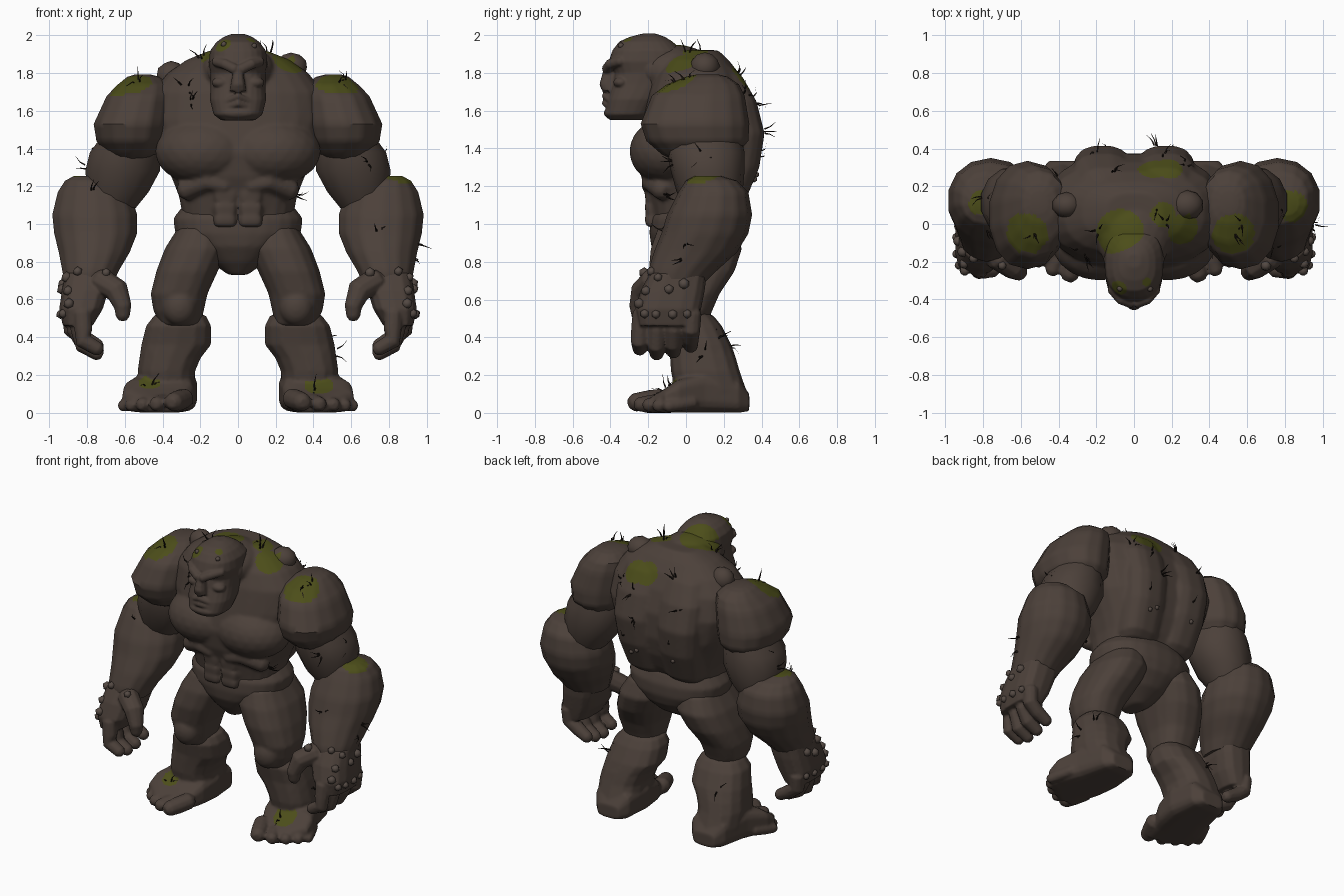
import bpy, bmesh, math, random
from mathutils import Vector
from mathutils.bvhtree import BVHTree

random.seed(4)
if "Cube" in bpy.data.objects:
    bpy.data.objects.remove(bpy.data.objects["Cube"], do_unlink=True)


def material(name, rgb):
    m = bpy.data.materials.new(name)
    m.use_nodes = True
    m.diffuse_color = (*rgb, 1)
    bsdf = m.node_tree.nodes["Principled BSDF"]
    bsdf.inputs["Base Color"].default_value = (*rgb, 1)
    bsdf.inputs["Roughness"].default_value = .9
    return m


STONE = material("brown stone", (.072, .052, .042))
MOSS = material("olive moss", (.072, .075, .01))
PEBBLE = material("grey brown pebble", (.088, .067, .056))
TWIG = material("dark twig", (.012, .008, .006))

# Moss patches: centre and radius
PATCHES = [(Vector(c), r) for c, r in [
    ((-.57, -.05, 1.74), .115), ((.53, -.05, 1.74), .115), ((-.07, -.05, 1.9), .13),
    ((.15, .05, 1.89), .07), ((.25, -.02, 1.83), .09), ((.1, .3, 1.78), .08), ((.18, .3, 1.77), .08),
    ((.84, .09, 1.25), .085), ((-.83, .1, 1.26), .05), ((-.08, -.34, 1.95), .045), ((.07, -.31, 1.98), .025),
    ((.43, -.1, .15), .08), ((-.47, -.07, .16), .06)]]
built = []


def place(name, bm, mat):
    bmesh.ops.recalc_face_normals(bm, faces=bm.faces[:])
    me = bpy.data.meshes.new(name)
    me.materials.append(mat)
    bm.to_mesh(me)
    bm.free()
    ob = bpy.data.objects.new(name, me)
    bpy.context.collection.objects.link(ob)
    built.append(ob)
    return ob


def fuse(name, first, voxel, rounds):
    """Melt every part built since the given count into one sculpted skin."""
    bm = bmesh.new()
    for ob in built[first:]:
        bm.from_mesh(ob.data)
        bpy.data.objects.remove(ob, do_unlink=True)
    del built[first:]
    me = bpy.data.meshes.new(name)
    bm.to_mesh(me)
    bm.free()
    ob = bpy.data.objects.new(name, me)
    bpy.context.collection.objects.link(ob)
    remesh = ob.modifiers.new("Remesh", "REMESH")
    remesh.mode = "VOXEL"
    remesh.voxel_size = voxel
    smooth = ob.modifiers.new("Smooth", "SMOOTH")
    smooth.iterations = rounds
    deps = bpy.context.evaluated_depsgraph_get()
    ob.data = bpy.data.meshes.new_from_object(ob.evaluated_get(deps))
    ob.modifiers.clear()
    ob.data.materials.clear()
    ob.data.materials.append(STONE)
    built.append(ob)


def skin(bm, rings):
    """Join successive rings of points into a closed skin."""
    rings = [[bm.verts.new(p) for p in ring] for ring in rings]
    n = len(rings[0])
    for a, b in zip(rings, rings[1:]):
        for i in range(n):
            bm.faces.new((a[i], a[(i + 1) % n], b[(i + 1) % n], b[i]))
    for ring in (rings[0], rings[-1]):
        bm.faces.new(ring)


def soft(value, power):
    return math.copysign(abs(value) ** (2 / power), value)


def loft(name, rows, side=1, power=2.5, n=16, axis="z", cuts=0):
    """Rows give the height, then the low and high limits in both other directions."""
    rings = []
    for h, a0, a1, b0, b1 in rows:
        ring = []
        for i in range(n):
            t = math.tau * (i + .5) / n
            a = (a0 + a1) / 2 + (a1 - a0) / 2 * soft(math.cos(t), power)
            b = (b0 + b1) / 2 + (b1 - b0) / 2 * soft(math.sin(t), power)
            ring.append((a * side, b, h) if axis == "z" else (a * side, h, b))
        rings.append(ring)
    bm = bmesh.new()
    skin(bm, rings)
    if cuts:
        bmesh.ops.subdivide_edges(bm, edges=bm.edges[:], cuts=cuts, use_grid_fill=True)
    place(name, bm, STONE)


def tube(name, points, side=1, n=10):
    """Round-ended tube through points with a radius each."""
    pos = [Vector((x * side, y, z)) for x, y, z, r in points]
    rad = [p[3] for p in points]
    for end, nxt in ((0, 1), (-1, -2)):
        tip = pos[end] + (pos[end] - pos[nxt]).normalized() * rad[end] * .6
        at = 0 if end == 0 else len(pos)
        pos.insert(at, tip)
        rad.insert(at, rad[end] * .55)
    rings = []
    for i, p in enumerate(pos):
        d = pos[min(i + 1, len(pos) - 1)] - pos[max(i - 1, 0)]
        u = d.orthogonal().normalized() if i == 0 else (u - d * u.dot(d) / d.length_squared).normalized()
        v = d.normalized().cross(u)
        rings.append([p + (u * math.cos(math.tau * k / n) + v * math.sin(math.tau * k / n)) * rad[i]
                      for k in range(n)])
    bm = bmesh.new()
    skin(bm, rings)
    place(name, bm, STONE)


def lump(name, centre, size, detail=3, mat=STONE):
    bm = bmesh.new()
    bmesh.ops.create_icosphere(bm, subdivisions=detail, radius=1)
    for v in bm.verts:
        v.co = Vector([c + s * k for c, s, k in zip(centre, size, v.co)])
    place(name, bm, mat)


SIDES = ((1, "left"), (-1, "right"))

# Trunk: chest, belly, back and neck
loft("trunk", [(1.02, -.29, .29, -.17, .22), (1.15, -.315, .315, -.2, .3), (1.25, -.355, .355, -.24, .345),
               (1.38, -.42, .42, -.26, .375), (1.55, -.47, .47, -.23, .375), (1.7, -.455, .455, -.2, .33),
               (1.8, -.375, .375, -.16, .28), (1.87, -.275, .275, -.1, .225), (1.92, -.15, .15, -.05, .17)], n=24)
lump("neck", (0, -.06, 1.81), (.2, .22, .14))
for side, label in SIDES:
    lump("pectoral", (.18 * side, -.09, 1.385), (.26, .21, .18))
    for z in (1.145, 1.08, 1.015):
        loft("abdominal", [(z - .035, .012, .11, -.18, -.1), (z - .022, .006, .13, -.215, -.1),
                           (z + .022, .006, .13, -.22, -.1), (z + .035, .012, .11, -.19, -.1)], side, 4, 12)
    tube("rib_ridge", [(.06, -.19, 1.2, .045), (.16, -.19, 1.225, .05), (.28, -.12, 1.18, .06)], side)
    loft("back_slab", [(1.07, .03, .25, .05, .26), (1.11, .012, .28, .05, .31), (1.3, .008, .31, .05, .39),
                       (1.48, .008, .33, .05, .418), (1.65, .008, .33, .05, .375), (1.78, .008, .29, .05, .3),
                       (1.88, .02, .2, .05, .19)], side, 2.8)
fuse("torso", 0, .011, 7)

# Pelvis
first = len(built)
loft("hips", [(.73, -.05, .05, -.08, .08), (.8, -.15, .15, -.14, .2), (.88, -.25, .25, -.185, .275),
              (.95, -.335, .335, -.195, .3), (1.03, -.345, .345, -.19, .3), (1.1, -.29, .29, -.15, .27),
              (1.13, -.24, .24, -.1, .23)], power=2.3, n=24)
fuse("pelvis", first, .013, 4)

# Head and face
first = len(built)
loft("skull", [(1.55, -.09, .09, -.405, -.22), (1.58, -.13, .13, -.43, -.18), (1.66, -.15, .15, -.415, -.13),
               (1.74, -.146, .146, -.39, -.07), (1.8, -.147, .147, -.38, -.03), (1.86, -.157, .157, -.41, 0),
               (1.92, -.148, .148, -.39, -.02), (1.965, -.115, .115, -.355, -.07), (1.99, -.08, .08, -.3, -.11),
               (2.008, -.035, .035, -.23, -.16)], n=24)
loft("nose", [(1.705, -.045, .045, -.445, -.35), (1.74, -.04, .04, -.46, -.35), (1.84, -.022, .022, -.43, -.35)],
     n=10)
tube("upper_lip", [(-.085, -.385, 1.64, .014), (0, -.43, 1.68, .018), (.085, -.385, 1.64, .014)])
tube("lower_lip", [(-.075, -.39, 1.615, .014), (0, -.43, 1.64, .018), (.075, -.39, 1.615, .014)])
lump("chin", (0, -.4, 1.588), (.09, .035, .03))
for side, label in SIDES:
    tube("brow", [(.015, -.42, 1.82, .028), (.07, -.4, 1.848, .028), (.12, -.345, 1.862, .025)], side)
    lump("cheek", (.09 * side, -.345, 1.75), (.05, .04, .03))
    lump("ear", (.143 * side, -.18, 1.815), (.02, .035, .05))
fuse("head", first, .007, 3)

for side, label in SIDES:
    # Arm
    loft(label + "_shoulder", [(1.33, .48, .66, -.05, .2), (1.37, .43, .7, -.13, .27), (1.44, .38, .755, -.21, .33),
                               (1.53, .36, .77, -.24, .335), (1.68, .35, .7, -.18, .31), (1.74, .36, .64, -.1, .28),
                               (1.78, .41, .59, 0, .22), (1.792, .46, .55, .06, .17)], side, 2.2, 14, cuts=3)
    loft(label + "_upper_arm", [(1.06, .56, .78, .02, .25), (1.17, .47, .8, -.05, .3), (1.28, .41, .815, -.08, .31),
                                (1.38, .41, .79, -.1, .31), (1.5, .45, .7, -.09, .28)], side, 2.1, 14)
    loft(label + "_forearm", [(.68, .66, .92, -.2, .09), (.75, .63, .935, -.2, .16), (.85, .57, .955, -.17, .27),
                              (.95, .53, .98, -.13, .33), (1.05, .53, .99, -.1, .35), (1.17, .57, .96, -.04, .33),
                              (1.23, .66, .92, 0, .27), (1.255, .75, .87, .05, .18)], side, 2.1, 14, cuts=3)

    # Hand
    first = len(built)
    loft("palm", [(.46, .77, .93, -.25, .06), (.55, .715, .95, -.27, .08), (.65, .685, .935, -.24, .1),
                  (.74, .67, .92, -.19, .11)], side, 3, 14)
    for k in range(4):
        y = .035 - .09 * k
        x = .885 - .02 * k
        drop = (.03, 0, -.01, .015)[k]
        tube("finger", [(x, y, .53, .049), (x - .005, y - .008, .44, .049), (.82, y - .012, .365 + drop, .046),
                        (.74, y - .01, .32 + drop, .038)], side)
    tube("thumb", [(.73, -.17, .7, .07), (.64, -.23, .645, .065), (.61, -.255, .56, .047),
                   (.612, -.25, .51, .038)], side)
    fuse(label + "_hand", first, .008, 3)

    # Leg
    first = len(built)
    loft("thigh_muscle", [(.46, .2, .41, -.12, .11), (.54, .18, .45, -.15, .14), (.63, .16, .465, -.18, .18),
                          (.75, .105, .435, -.2, .26), (.87, .05, .39, -.19, .3), (.98, .06, .32, -.15, .26)], side)
    lump("knee", (.31 * side, -.12, .56), (.09, .075, .1))
    fuse(label + "_thigh", first, .012, 4)

    # Shin and splayed foot
    first = len(built)
    loft("shin", [(.04, .25, .51, -.05, .33), (.12, .23, .53, -.06, .32), (.22, .225, .535, -.08, .285),
                  (.29, .195, .525, -.085, .265), (.36, .14, .515, -.09, .24), (.46, .14, .49, -.11, .19),
                  (.51, .165, .45, -.09, .15), (.54, .23, .41, -.06, .1)], side, n=14)
    loft("foot_arch", [(-.22, .3, .45, 0, .07), (-.17, .285, .54, 0, .095), (-.11, .265, .615, 0, .13),
                       (-.04, .235, .61, 0, .18), (.1, .215, .55, 0, .22), (.28, .24, .5, 0, .18),
                       (.335, .29, .45, .01, .1)], side, 4, axis="y")
    for k, (x, y, r) in enumerate([(.345, -.275, .055), (.435, -.25, .044), (.51, -.205, .041), (.57, -.155, .038),
                                   (.61, -.1, .036)]):
        tube("toe", [(x - .06, y + .14, r + .02, r), (x - .025, y + .06, r + .008, r), (x, y, r, r * .9)], side)
    fuse(label + "_foot", first, .01, 3)

# Boulders grown into the upper back
lump("large_boulder", (.28, .1, 1.832), (.09, .08, .077), 2)
lump("small_boulder", (-.355, .1, 1.785), (.08, .07, .08), 2)

# Moss grows on the upward faces inside each patch
for ob in built:
    ob.data.materials.append(MOSS)
    for p in ob.data.polygons:
        if p.normal.z > .18 and any((p.center - c).length < r for c, r in PATCHES):
            p.material_index = 1

# One search tree over the whole body, for seating studs and twigs on the surface
verts, polys = [], []
for ob in built:
    start = len(verts)
    verts += [v.co.copy() for v in ob.data.vertices]
    polys += [[start + i for i in p.vertices] for p in ob.data.polygons]
tree = BVHTree.FromPolygons(verts, polys)

# Pebble studs on wrists and knuckles, and a few on the brow and back
for side, label in SIDES:
    studs = [(.95, y, .52) for y in (-.23, -.16, -.07, .01)]
    studs += [(.95, -.16, .73), (.97, -.09, .66), (.97, -.01, .69), (.9, -.25, .58), (.7, -.22, .74), (.86, -.22, .75),
              (.93, -.24, .66)]
    for k, (x, y, z) in enumerate(studs):
        spot = tree.find_nearest(Vector((x * side, y, z)))[0]
        r = random.uniform(.024, .032)
        lump(f"{label}_stud_{k + 1}", spot, (r, r, r), 1, PEBBLE)
for k, hint in enumerate([(-.08, -.35, 1.96), (.09, -.35, 1.95), (.12, .4, 1.25), (.17, .4, 1.22), (-.16, .4, 1.25)]):
    lump(f"body_pebble_{k + 1}", tree.find_nearest(Vector(hint))[0], (.017, .017, .017), 1, PEBBLE)

# Bent dry twigs in small tufts
tufts = [(-.2, -.05, 1.9), (.18, 0, 1.92), (.12, .08, 1.95), (-.53, -.06, 1.78), (.53, -.06, 1.78), (.58, 0, 1.78),
         (-.82, .1, 1.38), (-.82, .15, 1.3), (.8, .1, 1.36), (.73, -.1, 1.33), (.98, -.02, .9), (.95, 0, .82),
         (.52, .1, .32), (.5, .2, .42), (.34, -.1, 1.12), (-.8, -.1, 1.2), (-.28, -.25, 1.66), (-.3, -.2, 1.75),
         (-.47, -.1, .15), (.4, -.12, .14), (.15, .4, 1.68), (-.2, .42, 1.64), (.12, .44, 1.5), (-.14, .44, 1.36),
         (.2, .42, 1.34), (-.12, .3, 1.8), (.74, -.1, .95), (-.4, .3, .4), (.3, .33, 1.7)]
for k, hint in enumerate(tufts):
    spot, normal, _, _ = tree.find_nearest(Vector(hint))
    u = normal.orthogonal().normalized()
    v = normal.cross(u)
    bm = bmesh.new()
    for _ in range(3):
        wander = Vector([random.uniform(-1, 1) for _ in range(3)])
        base = spot + wander * .02 - normal * .01
        bend = base + (normal + wander * .7).normalized() * .032
        tip = bend + (normal * .1 + wander + Vector((0, 0, .1))).normalized() * .04
        skin(bm, [[p + (u * math.cos(math.tau * j / 4) + v * math.sin(math.tau * j / 4)) * r for j in range(4)]
                  for p, r in ((base, .006), (bend, .004), (tip, .001))])
    place(f"twig_tuft_{k + 1}", bm, TWIG)

# Smooth shading that keeps creases
bpy.ops.object.select_all(action="DESELECT")
for ob in built:
    ob.select_set(True)
bpy.context.view_layer.objects.active = built[0]
bpy.ops.object.shade_smooth_by_angle(angle=math.radians(42))
